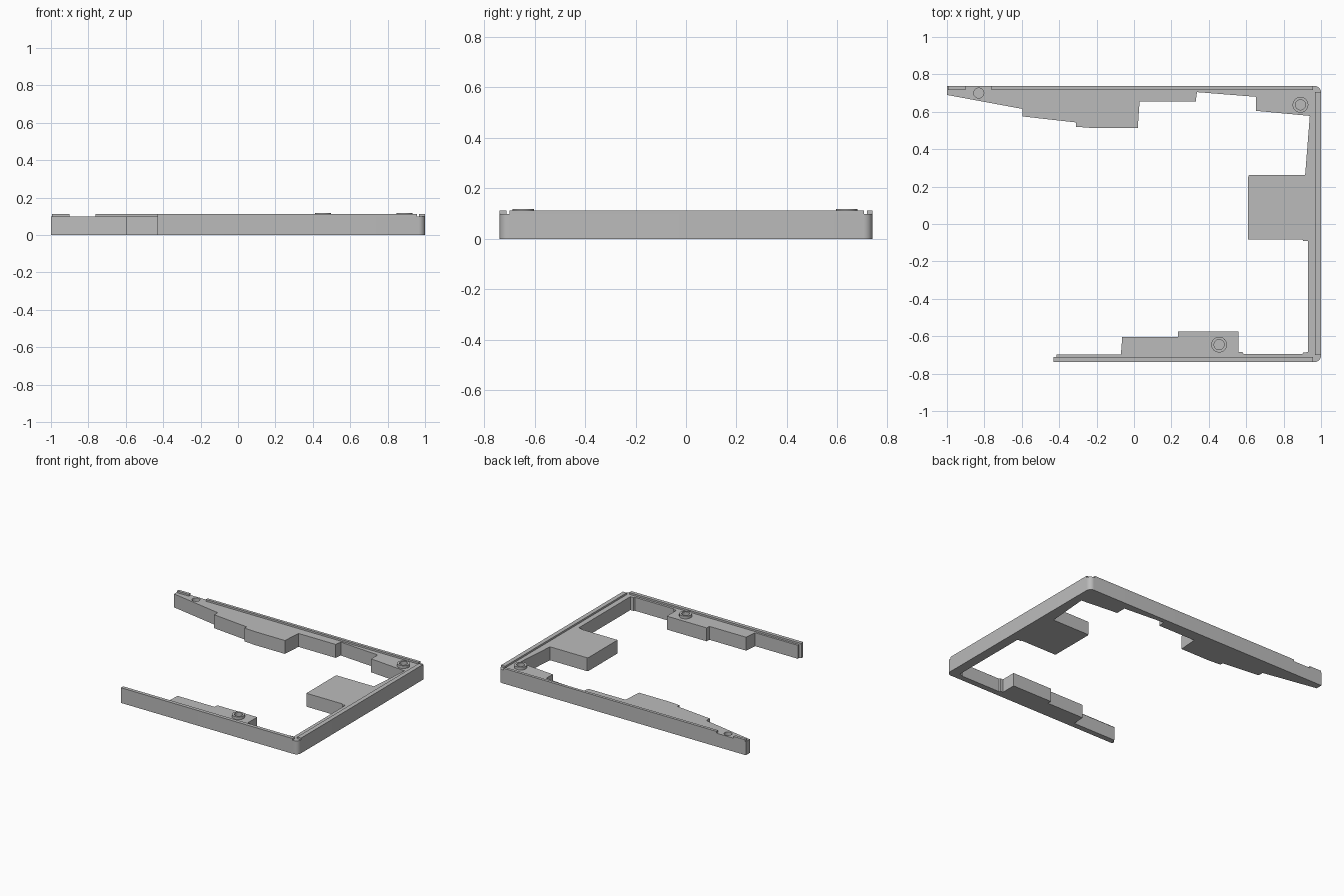
import bpy, bmesh, math

if "Cube" in bpy.data.objects:
    bpy.data.objects.remove(bpy.data.objects["Cube"])

TOP = 0.098       # height of the frame body
LIP = 0.111       # height of the raised lip
BOSS = 0.118      # height of the screw bosses
W, R = 0.738, 0.035

grey = bpy.data.materials.new("mid_grey")
grey.diffuse_color = (0.5, 0.5, 0.5, 1)
grey.use_nodes = True
grey.node_tree.nodes["Principled BSDF"].inputs["Base Color"].default_value = grey.diffuse_color


def finish(name, bm):
    bmesh.ops.recalc_face_normals(bm, faces=bm.faces)
    me = bpy.data.meshes.new(name)
    bm.to_mesh(me)
    bm.free()
    me.materials.append(grey)
    ob = bpy.data.objects.new(name, me)
    bpy.context.collection.objects.link(ob)
    return ob


def prism(name, outline, z0, z1):
    """Extrude a flat outline from z0 up to z1."""
    bm = bmesh.new()
    face = bm.faces.new([bm.verts.new((x, y, z0)) for x, y in outline])
    ext = bmesh.ops.extrude_face_region(bm, geom=[face])
    for v in ext["geom"]:
        if isinstance(v, bmesh.types.BMVert):
            v.co.z = z1
    return finish(name, bm)


def box(name, x0, x1, y0, y1, z0=TOP - 0.001, z1=LIP):
    return prism(name, [(x0, y0), (x1, y0), (x1, y1), (x0, y1)], z0, z1)


def arc(cx, cy, r, a0, a1, n):
    return [(cx + r * math.cos(math.radians(a0 + (a1 - a0) * i / n)),
             cy + r * math.sin(math.radians(a0 + (a1 - a0) * i / n)))
            for i in range(n + 1)]


# C-shaped frame with inner support pads
inner = [
    (-1, W), (-1, 0.69), (-0.595, 0.615), (-0.595, 0.575), (-0.31, 0.543),
    (-0.31, 0.52), (-0.22, 0.513), (0.02, 0.513), (0.03, 0.655),
    (0.33, 0.655), (0.337, 0.705), (0.653, 0.68), (0.653, 0.605),
    (0.94, 0.578), (0.915, 0.262), (0.615, 0.262), (0.61, 0.25),
    (0.61, -0.082), (0.90, -0.082), (0.905, -0.09), (0.93, -0.09),
    (0.93, -0.685), (0.905, -0.687), (0.90, -0.695), (0.585, -0.695),
    (0.58, -0.685), (0.558, -0.685), (0.558, -0.575), (0.235, -0.575),
    (0.235, -0.605), (-0.063, -0.605), (-0.07, -0.697), (-0.415, -0.697),
    (-0.415, -0.713), (-0.43, -0.72), (-0.43, -W)]
outer = (arc(1 - R, -W + R, R, -90, 0, 8) + arc(1 - R, W - R, R, 0, 90, 8))
frame = prism("frame", inner + outer, 0, TOP)

# Raised lip strips along the outer edge
box("back_lip_end", -0.995, -0.9, 0.717, W)
box("back_lip", -0.762, 0.957, 0.717, W)
box("front_lip", -0.43, 0.957, -W, -0.712)
box("side_lip", 0.968, 1, -0.7, 0.705)


# Blind screw holes
def cut_hole(name, x, y):
    cutter = prism(name, arc(x, y, 0.027, 0, 348.75, 31), 0.04, 0.15)
    cutter.hide_render = True
    cutter.hide_viewport = True
    mod = frame.modifiers.new(name, "BOOLEAN")
    mod.operation = "DIFFERENCE"
    mod.solver = "EXACT"
    mod.object = cutter


# Ring-shaped screw bosses around two of the holes
def boss(name, x, y):
    bm = bmesh.new()
    section = [(0.027, TOP - 0.001), (0.042, TOP - 0.001),
               (0.042, BOSS), (0.027, BOSS)]
    n = 32
    rings = [[bm.verts.new((x + r * math.cos(math.tau * i / n),
                            y + r * math.sin(math.tau * i / n), z))
              for r, z in section] for i in range(n)]
    for i in range(n):
        a, b = rings[i], rings[(i + 1) % n]
        for j in range(4):
            k = (j + 1) % 4
            bm.faces.new((a[j], a[k], b[k], b[j]))
    return finish(name, bm)


cut_hole("end_hole_cutter", -0.83, 0.70)
for label, x, y in (("front", 0.455, -0.645), ("back", 0.89, 0.637)):
    cut_hole(label + "_hole_cutter", x, y)
    boss(label + "_screw_boss", x, y)

# Smooth the round parts while keeping hard edges
for ob in bpy.context.scene.objects:
    if not ob.hide_render:
        bpy.ops.object.select_all(action="DESELECT")
        ob.select_set(True)
        bpy.context.view_layer.objects.active = ob
        bpy.ops.object.shade_smooth_by_angle(angle=math.radians(30))
